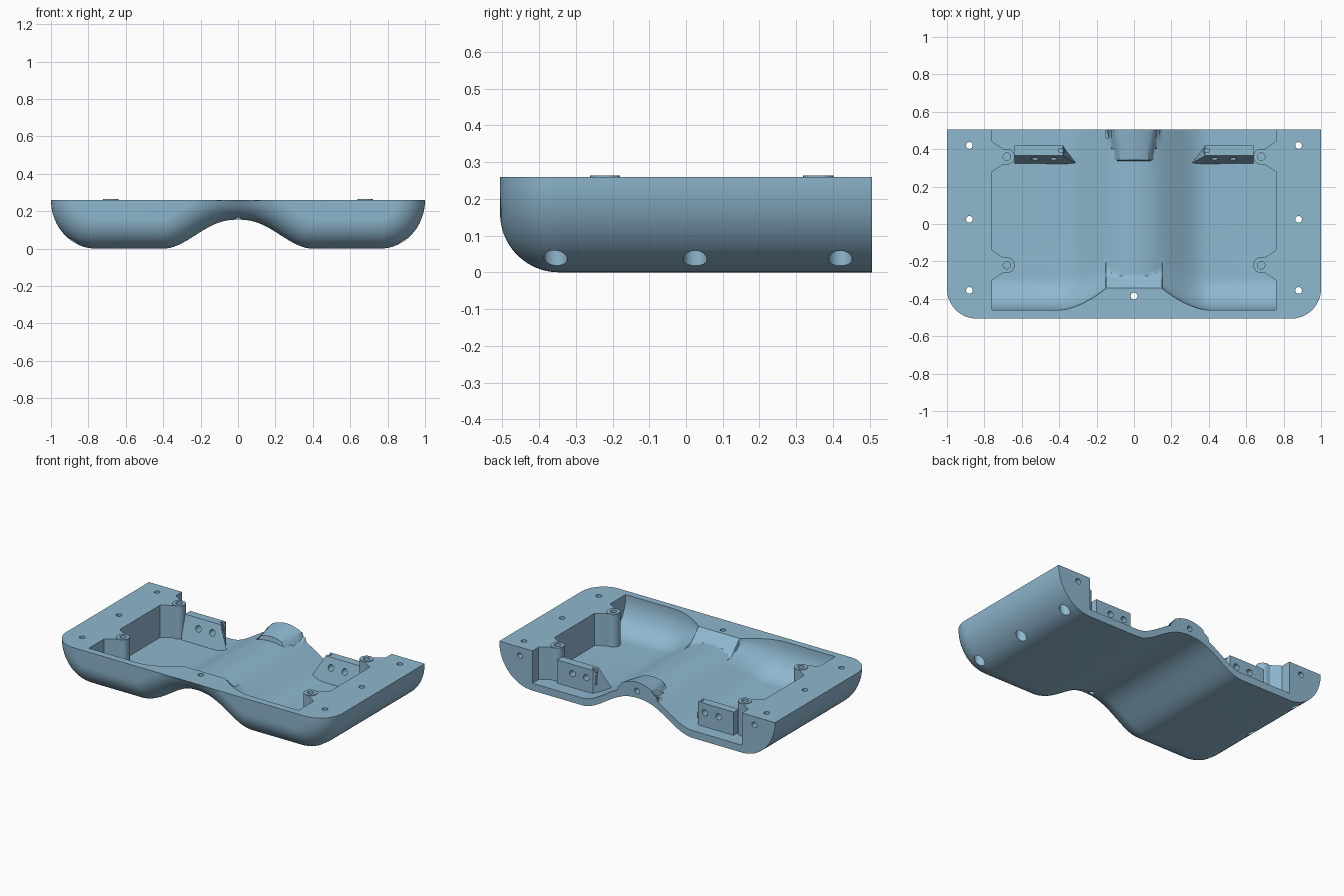
import bpy, bmesh, math
from mathutils import Vector, Matrix

if "Cube" in bpy.data.objects:
    bpy.data.objects.remove(bpy.data.objects["Cube"])

TOP, BACK, R, WALL = 0.26, 0.506, 0.16, 0.048
blue = bpy.data.materials.new("dusty_blue")
blue.diffuse_color = (0.275, 0.479, 0.631, 1)
blue.use_nodes = True
blue.node_tree.nodes["Principled BSDF"].inputs["Base Color"].default_value = blue.diffuse_color


def finish(name, bm):
    bmesh.ops.recalc_face_normals(bm, faces=bm.faces)
    me = bpy.data.meshes.new(name)
    bm.to_mesh(me)
    bm.free()
    ob = bpy.data.objects.new(name, me)
    bpy.context.collection.objects.link(ob)
    me.materials.append(blue)
    return ob


def activate(ob):
    bpy.ops.object.select_all(action='DESELECT')
    ob.select_set(True)
    bpy.context.view_layer.objects.active = ob


def cut(ob, cutter):
    activate(ob)
    m = ob.modifiers.new("cut", 'BOOLEAN')
    m.operation, m.solver, m.object = 'DIFFERENCE', 'EXACT', cutter
    bpy.ops.object.modifier_apply(modifier=m.name)
    bpy.data.objects.remove(cutter)


def loft(name, rings):
    bm = bmesh.new()
    vs = [[bm.verts.new(p) for p in ring] for ring in rings]
    n = len(vs[0])
    for a, b in zip(vs, vs[1:]):
        for i in range(n):
            bm.faces.new((a[i], a[(i + 1) % n], b[(i + 1) % n], b[i]))
    bm.faces.new(vs[0])
    bm.faces.new(vs[-1])
    return finish(name, bm)


def rods(name, items):
    """Cylinders as (start, end, radius)."""
    bm = bmesh.new()
    for a, b, r in items:
        a, b = Vector(a), Vector(b)
        q = (b - a).to_track_quat('Z', 'Y').to_matrix().to_4x4()
        bmesh.ops.create_cone(bm, cap_ends=True, segments=24, radius1=r, radius2=r,
                              depth=(b - a).length, matrix=Matrix.Translation((a + b) / 2) @ q)
    return finish(name, bm)


def underside(x):
    """Height of the underside: rounded sides, flat feet, central arch."""
    x = abs(x)
    if x > 0.76:
        return TOP * (1 - math.sqrt(max(0, 1 - ((x - 0.76) / 0.24) ** 2)))
    if x < 0.4:
        return 0.0775 * (1 + math.cos(math.pi * (x / 0.4) ** 1.15))
    return 0.0


# Outer body: cross-section swept along y and offset inward around the front
half = [0.4 * i / 20 for i in range(21)] + [0.52, 0.64]
half += [0.76 + 0.24 * math.sin(math.pi / 2 * i / 16) for i in range(17)]
xs = [-x for x in reversed(half[1:])] + half
rings = []
stations = [(-BACK + R * (1 - math.cos(a)), R * (1 - math.sin(a)))
            for a in [math.pi / 2 * i / 16 for i in range(17)]] + [(BACK, 0)]
for y, d in stations:
    ring = []
    for x in xs:
        if abs(x) > 0.9999:
            ring.append((math.copysign(1 - d, x), y, TOP))
            continue
        e = 1e-4
        nrm = Vector((-(underside(x + e) - underside(x - e)) / (2 * e), 1)).normalized()
        ring.append((x + nrm.x * d, y, min(underside(x) + nrm.y * d, TOP - 0.0006)))
    rings.append(ring)
body = loft("shell_body", rings)


# Cavity: floor follows the underside, with a front fillet and two screw bosses
def front_edge(x):
    u = min(1, max(0, (0.4 - abs(x)) / 0.25))
    return -0.46 + 0.115 * u ** 1.7


def floor_height(x, y):
    z = underside(x) + WALL
    edge = front_edge(x)
    if abs(x) < 0.15:
        z = max(z, TOP + 0.002 + edge - y)
    else:
        s = min(1, max(0, (edge + 0.18 - y) / 0.18))
        z += min(0.2, TOP + 0.002 - z) * (1 - math.sqrt(1 - s * s))
    if y > 0.34:
        k = (y - 0.34) / (BACK - 0.34)
        if abs(x) < 0.077 + 0.05 * k:
            z = max(z, 0.233 + 0.024 * k - 2.5 * x * x)
    return z


side = [0.015 * i for i in range(10)] + [0.149, 0.153]
side += [0.153 + 0.247 * i / 16 for i in range(1, 17)] + [0.58, 0.76]
cols = [-x for x in reversed(side[1:])] + side
bm = bmesh.new()
low, high = [], []
for x in cols:
    e = front_edge(x)
    ys = [e + 0.18 * (1 - math.cos(math.pi / 2 * i / 14)) for i in range(15)]
    ys += [0.0, 0.2, 0.338, 0.342, 0.4, 0.46, 0.54]
    low.append([bm.verts.new((x, y, floor_height(x, y))) for y in ys])
    high.append([bm.verts.new((x, y, 0.4)) for y in ys])
nx, ny = len(low), len(low[0])
for g in (low, high):
    for i in range(nx - 1):
        for j in range(ny - 1):
            bm.faces.new((g[i][j], g[i + 1][j], g[i + 1][j + 1], g[i][j + 1]))
for i in range(nx - 1):
    for j in (0, ny - 1):
        bm.faces.new((low[i][j], low[i + 1][j], high[i + 1][j], high[i][j]))
for j in range(ny - 1):
    for i in (0, nx - 1):
        bm.faces.new((low[i][j], low[i][j + 1], high[i][j + 1], high[i][j]))
cut(body, finish("cavity_cutter", bm))

# Screw holes: vertical with counterbores from below, and three in the back face
drill, bore = [], []
for s in (-1, 1):
    for y in (-0.355, 0.025, 0.42):
        drill.append(((s * 0.88, y, -0.1), (s * 0.88, y, 0.4), 0.018))
        bore.append(((s * 0.88, y, -0.1), (s * 0.88, y, 0.14), 0.032))
    drill.append(((s * 0.85, 0.4, 0.205), (s * 0.85, 0.6, 0.205), 0.018))
drill.append(((0, -0.385, 0), (0, -0.385, 0.4), 0.018))
drill.append(((0, 0.4, 0.2), (0, 0.6, 0.2), 0.018))
cut(body, rods("bore_cutter", bore))
for d in drill:
    cut(body, rods("drill_cutter", [d]))

parts = [body]
for s, tag in ((-1, "left"), (1, "right")):
    for yc, where in ((0.36, "rear"), (-0.22, "front")):
        # Pillar: flared web from the side wall ending in a round post
        plan = [(0.765, yc - 0.085), (0.765, yc + 0.085), (0.70, yc + 0.042)]
        plan += [(0.68 - 0.042 * math.sin(a), yc + 0.042 * math.cos(a))
                 for a in [math.pi * i / 14 for i in range(15)]]
        plan += [(0.70, yc - 0.042)]
        pillar = loft(f"{where}_{tag}_pillar",
                      [[(s * x, y, z) for x, y in plan] for z in (0.03, TOP)])
        ring = rods(f"{where}_{tag}_post_rim",
                    [((s * 0.68, yc, 0.2), (s * 0.68, yc, 0.264), 0.041)])
        for ob in (pillar, ring):
            cut(ob, rods("post_drill", [((s * 0.68, yc, 0.12), (s * 0.68, yc, 0.4), 0.02)]))
            parts.append(ob)
    # Rear mounting block with sloped front, end notch and two through holes
    outer = [(0.64, 0.32, 0.03), (0.64, 0.42, 0.03), (0.64, 0.42, 0.2), (0.64, 0.365, 0.2)]
    inner = [(0.30, 0.32, 0.05), (0.38, 0.42, 0.03), (0.38, 0.42, 0.2), (0.38, 0.365, 0.2)]
    block = loft(f"{tag}_mount_block", [[(s * x, y, z) for x, y, z in r] for r in (outer, inner)])
    for x in (0.53, 0.43):
        cut(block, rods("block_drill", [((s * x, 0.25, 0.14), (s * x, 0.5, 0.14), 0.02)]))
    notch = [(0.37, 0.385), (0.40, 0.385), (0.40, 0.405), (0.37, 0.405)]
    cut(block, loft("notch_cutter", [[(s * x, y, z) for x, y in notch] for z in (0.1, 0.3)]))
    parts.append(block)

# Smooth the curved surfaces while keeping hard edges
for ob in parts:
    activate(ob)
    bpy.ops.object.shade_smooth_by_angle(angle=math.radians(30))
